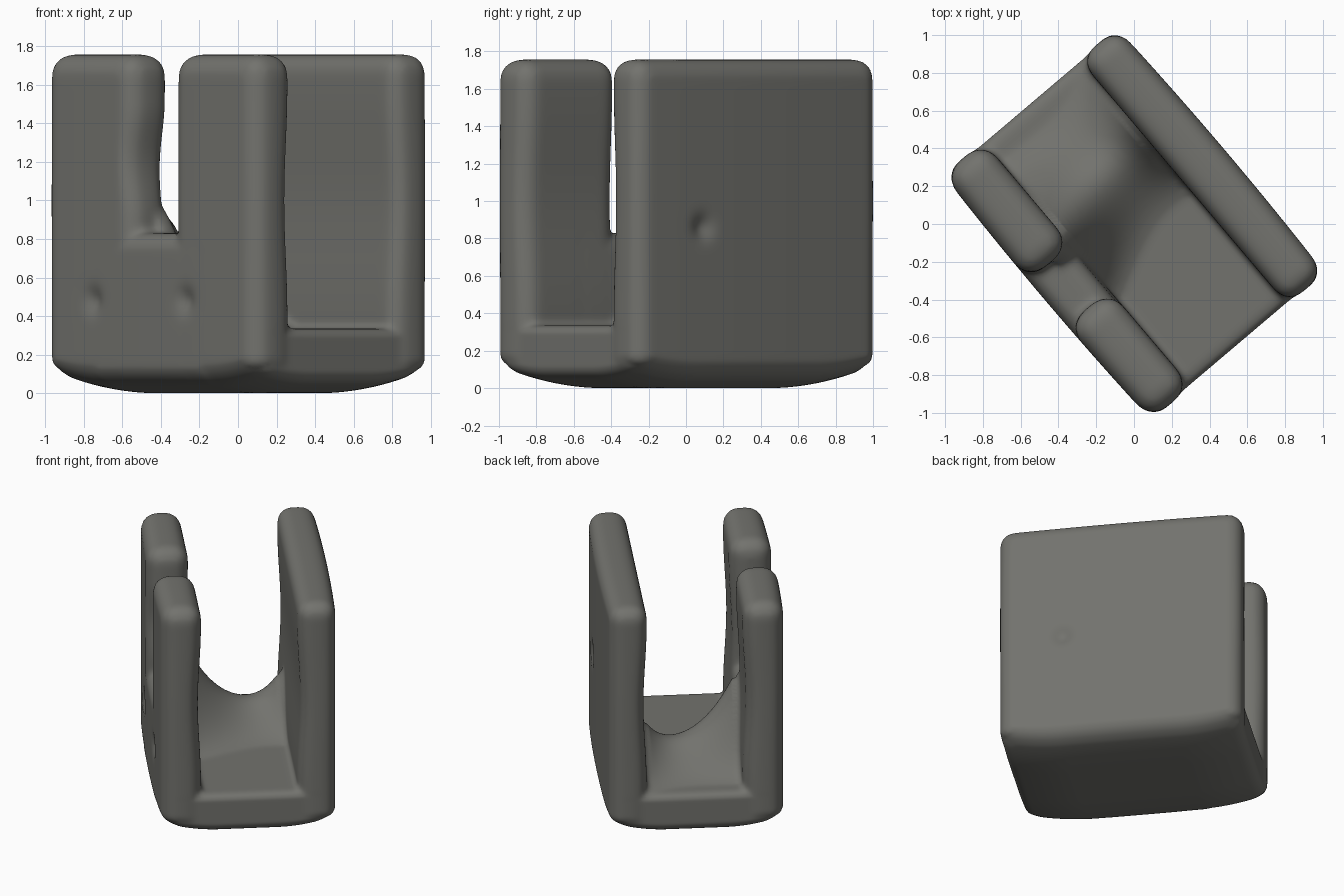
import bpy, bmesh, math
from mathutils import Matrix, Vector

if "Cube" in bpy.data.objects:
    bpy.data.objects.remove(bpy.data.objects["Cube"])

mat = bpy.data.materials.new("dull grey")
mat.diffuse_color = (0.17, 0.17, 0.155, 1)
mat.use_nodes = True
mat.node_tree.nodes["Principled BSDF"].inputs["Base Color"].default_value = mat.diffuse_color

TOP, OUT, INN, END = 1.757, 0.602, 0.342, 0.852
FRONT_INN = 0.325
bm = bmesh.new()


def rounded_box(lo, hi, r):
    """Closed box with rounded edges, added to the shared mesh."""
    b = bmesh.new()
    lo, hi = Vector(lo), Vector(hi)
    bmesh.ops.create_cube(b, size=1, matrix=Matrix.Translation((lo + hi) / 2)
                          @ Matrix.Diagonal((*(hi - lo), 1)))
    bmesh.ops.bevel(b, geom=b.edges[:], offset=r, segments=5, profile=0.5,
                    affect='EDGES', clamp_overlap=True)
    me = bpy.data.meshes.new("tmp")
    b.to_mesh(me)
    b.free()
    bm.from_mesh(me)
    bpy.data.meshes.remove(me)


# Floor, with walls along local x
rounded_box((-0.84, -0.53, 0.0), (0.84, 0.53, 0.335), 0.05)
# Back wall, and front wall in two halves around a slot
rounded_box((-END, INN, 0.0), (END, OUT, TOP), 0.10)
rounded_box((-END, -OUT, 0.0), (-0.13, -FRONT_INN, TOP), 0.11)
rounded_box((0.18, -OUT, 0.0), (END, -FRONT_INN, TOP), 0.11)
# Sill below the slot
rounded_box((-0.5, -OUT, 0.0), (0.5, -FRONT_INN, 0.83), 0.09)


# Saddle-shaped ridge across the channel
def fill_height(x, y):
    t = min(max((y + 0.34) / 0.68, 0), 1)
    dx = x - (-0.22 - 0.15 * t)
    g = math.exp(-(dx / 0.27) ** 2)
    return 0.31 + g * (0.19 + 0.50 * (1 - t) ** 3 + 0.22 * t ** 6)


N, M = 48, 24
rows = [[bm.verts.new((-0.79 + 1.58 * i / N, -0.42 + 0.84 * j / M, 0))
         for j in range(M + 1)] for i in range(N + 1)]
faces = [bm.faces.new((rows[i][j], rows[i + 1][j], rows[i + 1][j + 1], rows[i][j + 1]))
         for i in range(N) for j in range(M)]
ext = bmesh.ops.extrude_face_region(bm, geom=faces, use_keep_orig=True)
for v in [g for g in ext["geom"] if isinstance(g, bmesh.types.BMVert)]:
    v.co.z = fill_height(v.co.x, v.co.y)
for f in faces:
    f.normal_flip()
    for v in f.verts:
        v.co.z = 0.12

me = bpy.data.meshes.new("clamp_block")
bm.to_mesh(me)
bm.free()
block = bpy.data.objects.new("channel_block", me)
bpy.context.collection.objects.link(block)

# Fuse into one soft skin
rm = block.modifiers.new("fuse", 'REMESH')
rm.mode = 'VOXEL'
rm.voxel_size = 0.02
sm = block.modifiers.new("soften", 'SMOOTH')
sm.factor = 0.5
sm.iterations = 5
dg = bpy.context.evaluated_depsgraph_get()
skin = bpy.data.meshes.new_from_object(block.evaluated_get(dg))
block.modifiers.clear()
block.data = skin

# Worn look: domed underside, bowed outer faces, thinner wall middles, dents
dents = [(-0.44, -OUT, 0.48), (0.30, -OUT, 0.48), (0.40, OUT, 0.86)]
for v in skin.vertices:
    x, y, z = v.co
    if z < 0.33:
        dx = max(0, abs(x) - 0.4) / 0.45
        dy = max(0, abs(y) - 0.2) / 0.40
        v.co.z += (1 - z / 0.33) * 0.07 * min(1.5, dx ** 2 + dy ** 2)
    for d in dents:
        g = math.exp(-(v.co - Vector(d)).length_squared / 0.004)
        v.co.y -= math.copysign(0.03 * g, d[1])
    if abs(y) > 0.30:
        w = min(1, max(0, (abs(y) - INN) / (OUT - INN)))
        bow = 0.018 * w * max(0, 1 - (x / 0.85) ** 2)
        thin = 0
        if 0.4 < z < 1.6:
            thin = 0.022 * (1 - w) * math.sin((z - 0.4) / 1.2 * math.pi) ** 2
        v.co.y += math.copysign(bow + thin, y)
    # Slot leans toward one side low down
    if -0.3 < x < 0.0 and y < -0.3 and 0.9 < z < 1.5:
        v.co.x -= 0.03 * math.sin((z - 0.9) / 0.6 * math.pi) ** 2 * (x + 0.3) / 0.17

# Turn to its diagonal stance and rest on the ground
skin.transform(Matrix.Rotation(math.radians(-49.7), 4, 'Z'))
zmin = min(v.co.z for v in skin.vertices)
skin.transform(Matrix.Translation((0, 0, -zmin)))
skin.materials.clear()
skin.materials.append(mat)
skin.polygons.foreach_set("use_smooth", [True] * len(skin.polygons))
skin.update()
